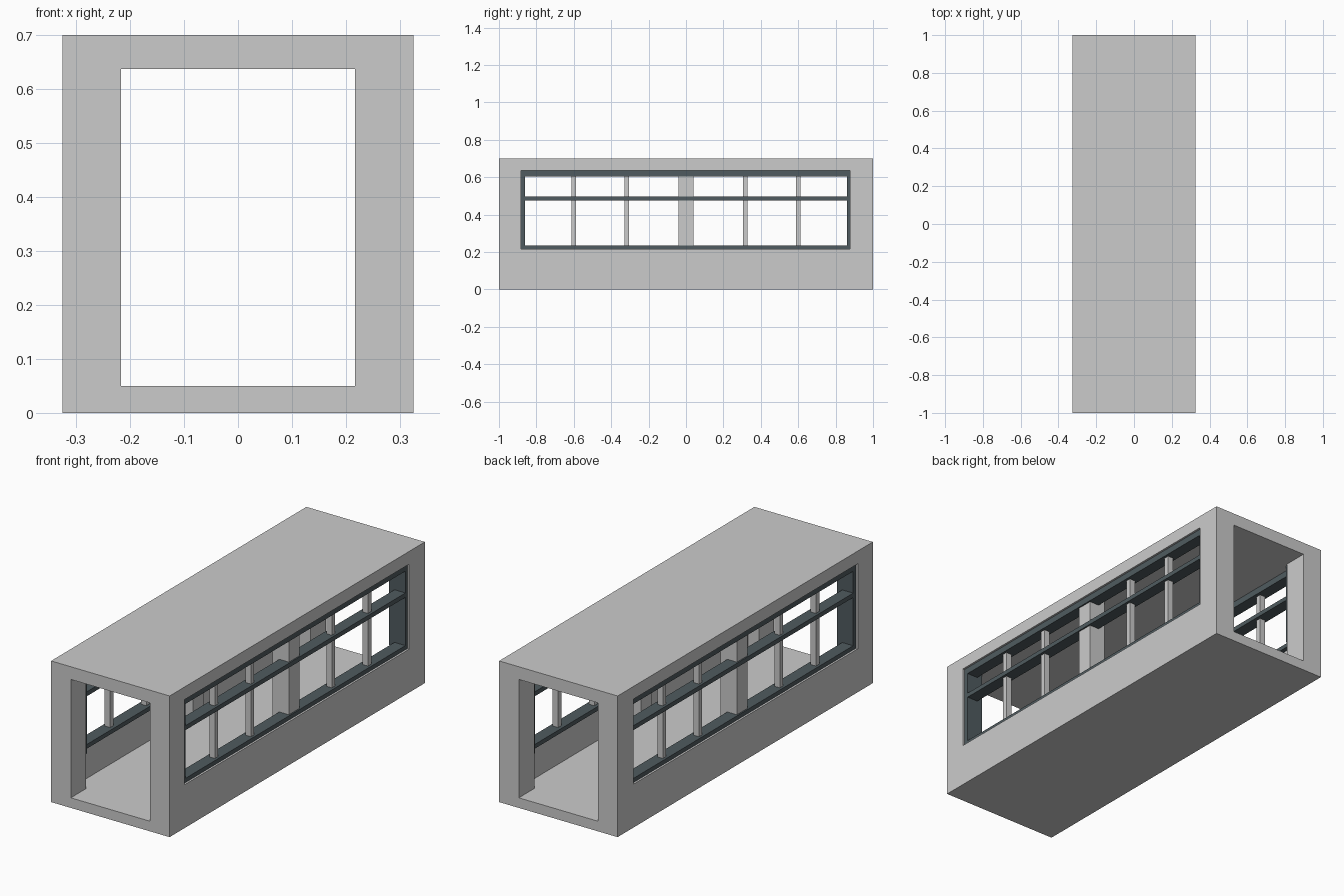
import bpy

if "Cube" in bpy.data.objects:
    bpy.data.objects.remove(bpy.data.objects["Cube"])

dark = bpy.data.materials.new("dark_frame")
dark.diffuse_color = (0.08, 0.105, 0.115, 1)
dark.use_nodes = True
dark.node_tree.nodes["Principled BSDF"].inputs["Base Color"].default_value = dark.diffuse_color


def box(name, x, y, z, mat=None):
    """Box from (min, max) ranges on each axis."""
    bpy.ops.mesh.primitive_cube_add(
        size=1, location=[(a + b) / 2 for a, b in (x, y, z)])
    ob = bpy.context.object
    ob.name = name
    ob.scale = [b - a for a, b in (x, y, z)]
    bpy.ops.object.transform_apply(location=True, rotation=False, scale=True)
    if mat:
        ob.data.materials.append(mat)
    return ob


def both_sides(name, x, y, z, mat=None):
    """Box on the right wall, mirrored to the left wall."""
    ob = box(name, x, y, z, mat)
    ob.modifiers.new("mirror", 'MIRROR').use_axis = (True, False, False)
    return ob


W, L, FLOOR, CEIL, TOP = 0.325, 1.0, 0.05, 0.637, 0.70
INNER = 0.217
Y0, Y1 = -0.883, 0.877          # window opening

# Floor and roof slabs
box("floor", (-W, W), (-L, L), (0, FLOOR))
box("roof", (-W, W), (-L, L), (CEIL, TOP))

# Corner posts
both_sides("front_corner_post", (INNER, W), (-L, Y0), (FLOOR, CEIL))
both_sides("back_corner_post", (INNER, W), (Y1, L), (FLOOR, CEIL))

# Low side walls
both_sides("side_wall", (0.277, W), (Y0, Y1), (FLOOR, 0.215))

# Middle posts, set in behind the rails
both_sides("middle_post", (INNER, 0.308), (-0.041, 0.041), (FLOOR, CEIL))

# Dark window frames: sill, transom, head and end jambs
for name, z in (("window_sill", (0.215, 0.236)),
                ("window_transom", (0.475, 0.497)),
                ("window_head", (0.605, CEIL))):
    both_sides(name, (0.255, 0.315), (Y0, Y1), z, dark)
for name, y in (("front_jamb", (Y0, -0.86)), ("back_jamb", (0.862, Y1))):
    both_sides(name, (0.225, 0.315), y, (0.215, CEIL), dark)

# Slim window mullions
for i, y in enumerate((-0.6, -0.317, 0.317, 0.6)):
    both_sides(f"window_mullion_{i + 1}", (0.272, 0.302),
               (y - 0.013, y + 0.013), (0.236, 0.605))
